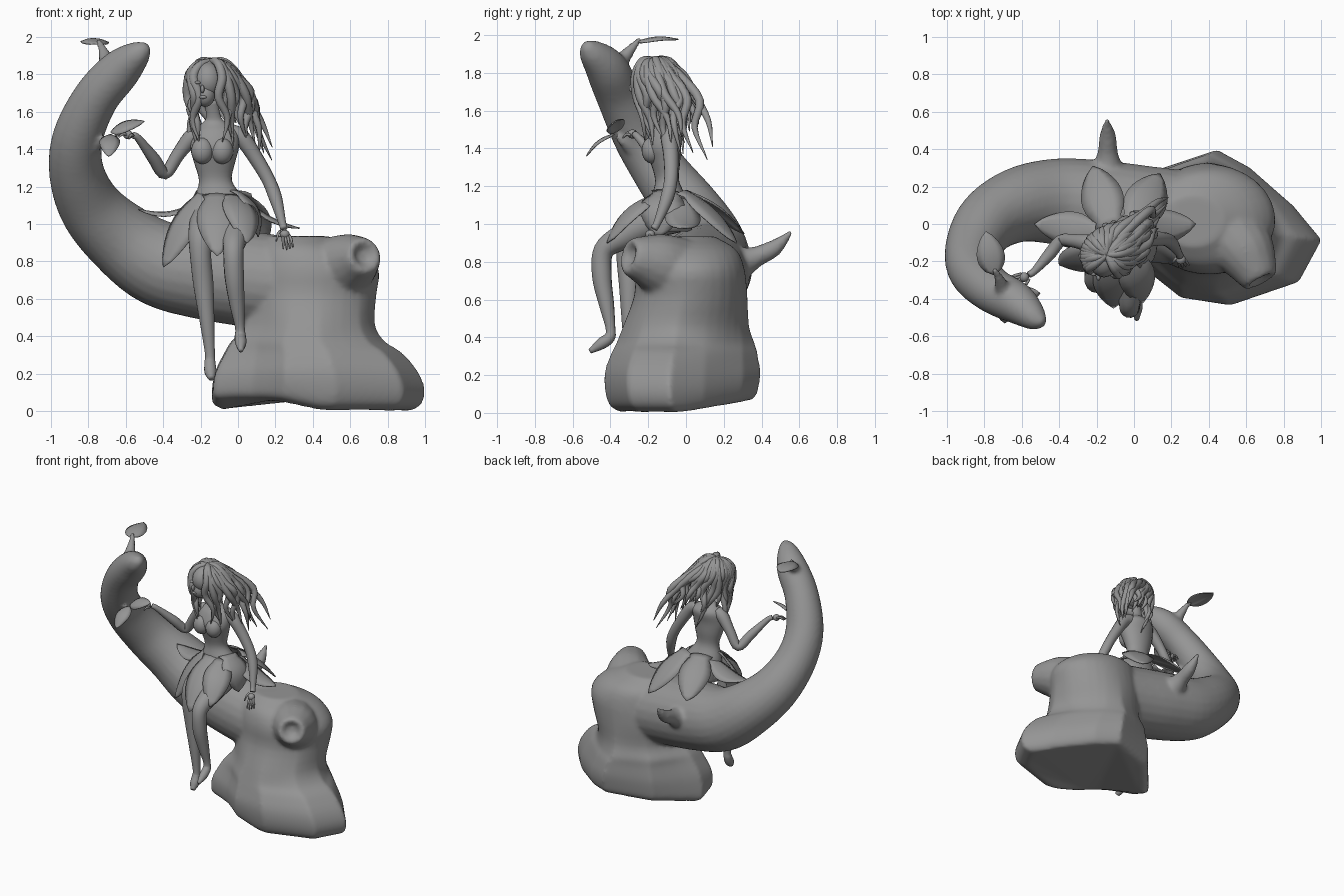
import bpy, bmesh, math, random
from mathutils import Vector, Matrix

if "Cube" in bpy.data.objects:
    bpy.data.objects.remove(bpy.data.objects["Cube"], do_unlink=True)
random.seed(4)

clay = bpy.data.materials.new("clay grey")
clay.use_nodes = True
clay.diffuse_color = (0.3, 0.3, 0.3, 1)
clay.node_tree.nodes["Principled BSDF"].inputs["Base Color"].default_value = (0.3, 0.3, 0.3, 1)


def finish(name, bm):
    bmesh.ops.recalc_face_normals(bm, faces=bm.faces[:])
    for f in bm.faces:
        f.smooth = True
    me = bpy.data.meshes.new(name)
    bm.to_mesh(me)
    bm.free()
    me.materials.append(clay)
    ob = bpy.data.objects.new(name, me)
    bpy.context.scene.collection.objects.link(ob)
    return ob


def catmull(pts, steps):
    """Smooth path through points (any dimension)."""
    p = [Vector(q) for q in pts]
    p = [p[0] * 2 - p[1]] + p + [p[-1] * 2 - p[-2]]
    out = []
    for a, b, c, d in zip(p, p[1:], p[2:], p[3:]):
        for i in range(steps):
            t = i / steps
            out.append((b * 2 + (c - a) * t + (a * 2 - b * 5 + c * 4 - d) * t * t
                        + (b * 3 - a - c * 3 + d) * t ** 3) / 2)
    return out + [p[-2]]


def loft(bm, rings):
    loops = [[bm.verts.new(v) for v in r] for r in rings]
    n = len(loops[0])
    for a, b in zip(loops, loops[1:]):
        for i in range(n):
            bm.faces.new((a[i], a[(i + 1) % n], b[(i + 1) % n], b[i]))
    bm.faces.new(loops[0][::-1])
    bm.faces.new(loops[-1])


def tube(bm, pts, sides=10, steps=4, flat=1.0, axis=None):
    """Round sweep through (x, y, z, radius) points."""
    path = catmull(pts, steps)
    side = Vector((1, 0, 0.05))
    rings = []
    for i, q in enumerate(path):
        tan = axis or (path[min(i + 1, len(path) - 1)].xyz - path[max(i - 1, 0)].xyz).normalized()
        side = (side - tan * side.dot(tan)).normalized()
        up = tan.cross(side)
        r = max(q.w, 0.002)
        rings.append([q.xyz + side * math.cos(k * math.tau / sides) * r
                      + up * math.sin(k * math.tau / sides) * r * flat for k in range(sides)])
    loft(bm, rings)


def ball(bm, centre, size):
    bmesh.ops.create_uvsphere(bm, u_segments=20, v_segments=12, radius=1,
                              matrix=Matrix.Translation(centre) @ Matrix.Diagonal((*size, 1)))


def petal(name, base, tip, width, normal, bulge=0.04, root=0.4):
    """Thin pointed leaf, arched along the normal."""
    base, tip = Vector(base), Vector(tip)
    normal = Vector(normal).normalized()
    across = (tip - base).cross(normal).normalized()
    bm = bmesh.new()
    rows = []
    n = 10
    for i in range(n + 1):
        t = i / n
        w = width / 2 * max(math.sin(math.pi * t ** 0.8) ** 0.7 if 0 < t < 1 else 0, root * (1 - t) ** 2, 0.02)
        c = base.lerp(tip, t) + normal * bulge * math.sin(math.pi * t)
        rows.append([bm.verts.new(c + across * w * s - normal * s * s * w * 0.25)
                     for s in (-1, -0.5, 0, 0.5, 1)])
    for a, b in zip(rows, rows[1:]):
        for k in range(4):
            bm.faces.new((a[k], a[k + 1], b[k + 1], b[k]))
    finish(name, bm).modifiers.new("thickness", "SOLIDIFY").thickness = 0.006


# Fallen trunk: curved horn, stump, knot and twigs fused together
bm = bmesh.new()
tube(bm, [(-.48, -.53, 1.95, .025), (-.53, -.5, 1.91, .07), (-.63, -.42, 1.82, .112), (-.76, -.35, 1.67, .122),
          (-.855, -.25, 1.46, .135), (-.86, -.13, 1.27, .148), (-.78, .01, 1.08, .172), (-.62, .1, .92, .2),
          (-.42, .12, .79, .23), (-.18, .09, .74, .25), (.1, .05, .7, .255), (.4, .02, .66, .25)], 24, 5)

outline = [Vector(p) for p in ((-.13, -.15), (.08, -.25), (.25, -.38), (.52, -.42), (.88, -.3), (1, -.08),
                               (.85, .1), (.62, .3), (.45, .39), (.1, .28), (-.14, .0))]
norm = []
for a, b in zip(outline, outline[1:] + outline[:1]):
    for k in range(4):
        p = a.lerp(b, k / 4)
        norm.append(Vector(((p.x - .43) / .57, (p.y + .015) / .405)))
# Level, x range, y range, roundness
levels = [(.005, -.08, .93, -.35, .35, 0), (.04, -.135, .985, -.405, .375, 0), (.12, -.14, 1, -.43, .39, 0),
          (.22, -.12, .96, -.43, .395, 0), (.32, -.07, .87, -.395, .38, .1), (.37, -.04, .79, -.37, .365, .3),
          (.46, .03, .735, -.335, .335, .6), (.62, .04, .74, -.275, .325, .9), (.76, .05, .75, -.265, .31, 1),
          (.865, .08, .65, -.22, .265, 1), (.935, .15, .48, -.12, .15, 1)]
rings = []
for z, x0, x1, y0, y1, rnd in catmull(levels, 3):
    ring = []
    for q in norm:
        p = q.lerp(q.normalized(), min(max(rnd, 0), 1))
        # Underside rises at the back and at the front right corner
        rise = .065 * max(p.y, 0) + .15 * max(-p.x, 0) * max(-p.y, 0)
        ring.append(((x0 + x1) / 2 + p.x * (x1 - x0) / 2, (y0 + y1) / 2 + p.y * (y1 - y0) / 2,
                     z + rise * max(1 - z / .25, 0)))
    rings.append(ring)
loft(bm, rings)
# Hollow knot
tube(bm, [(.5, -.04, .73, .2), (.59, -.15, .785, .165), (.645, -.24, .815, .125), (.675, -.3, .83, .095),
          (.675, -.3, .835, .065), (.66, -.275, .83, .035)], 16, 3, axis=Vector((.45, -.85, .2)).normalized())
# Broken branch at the back, leaf twig and stub on the horn
tube(bm, [(-.14, .18, .74, .12), (-.14, .31, .8, .08), (-.14, .38, .83, .055), (-.14, .47, .875, .045),
          (-.145, .56, .96, .012)], 12)
tube(bm, [(-.68, -.4, 1.8, .07), (-.705, -.33, 1.88, .04), (-.73, -.27, 1.95, .022), (-.75, -.24, 1.985, .014)])
tube(bm, [(-.82, -.25, 1.38, .07), (-.76, -.31, 1.41, .03), (-.71, -.37, 1.46, .012)])
trunk = finish("trunk", bm)
fuse = trunk.modifiers.new("fuse", "REMESH")
fuse.mode = 'VOXEL'
fuse.voxel_size = 0.015
fuse.use_smooth_shade = True
soft = trunk.modifiers.new("soften", "SMOOTH")
soft.factor = 0.5
soft.iterations = 5

# Leaves on the twigs
petal("top_leaf", (-.745, -.27, 1.965), (-.79, -.04, 1.98), .15, (0, 0, 1), .02, .1)
petal("upper_leaf", (-.68, -.37, 1.49), (-.5, -.37, 1.55), .11, (-.3, -.5, .8), .02, .1)
petal("hanging_leaf", (-.68, -.38, 1.48), (-.69, -.53, 1.36), .11, (0, -.6, .8), .025, .1)

# Torso, neck and bust
bm = bmesh.new()
tube(bm, [(-.08, -.07, .96, .14), (-.08, -.08, 1.05, .16), (-.1, -.09, 1.14, .13), (-.12, -.1, 1.23, .088),
          (-.125, -.11, 1.33, .11), (-.125, -.12, 1.41, .13), (-.12, -.1, 1.49, .12), (-.125, -.1, 1.535, .07),
          (-.13, -.115, 1.57, .04), (-.145, -.14, 1.66, .036)], 24, 4, .72, Vector((0, 0, 1)))
for x in (-.19, -.085):
    ball(bm, (x, -.18, 1.39), (.06, .055, .07))
finish("torso", bm)

# Head with jaw, nose, brows and mouth
bm = bmesh.new()
ball(bm, (-.16, -.185, 1.765), (.082, .1, .1))
ball(bm, (-.175, -.225, 1.69), (.053, .055, .064))
ball(bm, (-.19, -.285, 1.72), (.011, .018, .022))
for x in (-.215, -.165):
    ball(bm, (x, -.265, 1.755), (.016, .012, .009))
ball(bm, (-.187, -.276, 1.677), (.02, .01, .009))
finish("head", bm)


def limb(name, *pts):
    bm = bmesh.new()
    tube(bm, pts, 14, 5)
    finish(name, bm)


# Arms
limb("right_arm", (-.2, -.1, 1.49, .045), (-.25, -.1, 1.46, .045), (-.32, -.09, 1.37, .036), (-.39, -.09, 1.27, .033),
     (-.45, -.16, 1.35, .033), (-.53, -.25, 1.455, .02), (-.56, -.27, 1.475, .018))
limb("left_arm", (-.04, -.09, 1.49, .045), (.02, -.09, 1.46, .045), (.09, -.08, 1.36, .04), (.16, -.08, 1.24, .036),
     (.2, -.1, 1.14, .035), (.235, -.15, 1.01, .021), (.245, -.17, .975, .02))


def hand(name, wrist, forward, across, length):
    """Palm with four fingers and a thumb."""
    w, f, a = Vector(wrist), Vector(forward).normalized(), Vector(across).normalized()
    droop = Vector((0, 0, -0.012))
    bm = bmesh.new()
    ball(bm, w + f * length * .3, (.026, .026, .024))
    for k in range(-2, 3):
        thumb = k == -2
        root = w + f * length * (.1 if thumb else .35) + a * .011 * k
        reach = length * (.4 if thumb else .65 - .05 * abs(k))
        end = root + f * reach + a * k * (.014 if thumb else .007)
        tube(bm, [(*root, .008), (*(root.lerp(end, .5) - droop * .5), .008), (*(end + droop), .004)], 6, 3)
    finish(name, bm)


hand("right_hand", (-.56, -.27, 1.475), (-1, -.5, .05), (-.4, .8, .2), .1)
hand("left_hand", (.245, -.17, .975), (.15, -.65, -1), (1, .2, .1), .12)

# Legs and feet
limb("right_leg", (-.15, -.06, 1.05, .1), (-.17, -.18, 1.01, .09), (-.195, -.28, .94, .072), (-.2, -.31, .84, .058),
     (-.185, -.3, .68, .055), (-.165, -.3, .48, .04), (-.15, -.3, .31, .027), (-.15, -.305, .26, .03),
     (-.147, -.33, .21, .032), (-.142, -.36, .175, .016))
limb("left_leg", (-.01, -.06, 1.05, .1), (0, -.19, 1.01, .09), (-.015, -.33, .935, .072), (-.025, -.435, .86, .055),
     (-.02, -.445, .72, .052), (-.005, -.42, .57, .04), (.01, -.4, .45, .026), (.012, -.405, .4, .03),
     (.015, -.45, .365, .03), (.015, -.51, .325, .012))

# Petal skirt: base, tip, width, outward direction, arch
skirt = {
    "front_petal": ((-.11, -.17, 1.17), (-.11, -.45, .83), .22, (0, -.7, .7), .04),
    "front_right_petal": ((-.18, -.15, 1.17), (-.4, -.22, .77), .19, (-.6, -.8, .4), .035),
    "front_left_petal": ((-.02, -.16, 1.16), (.05, -.42, .9), .2, (.3, -.5, .8), .045),
    "left_hip_petal": ((.0, -.1, 1.18), (.11, -.15, .93), .24, (1, -.2, .4), .06),
    "left_petal": ((.03, -.03, 1.14), (.33, .0, .98), .19, (.3, 0, 1), -.02),
    "back_left_petal": ((.0, .0, 1.18), (.14, .27, .9), .23, (.2, .4, .8), .03),
    "back_right_petal": ((-.13, .0, 1.18), (-.22, .31, .95), .23, (-.2, .4, .8), .03),
    "right_petal": ((-.2, -.05, 1.14), (-.53, .0, 1.08), .19, (-.2, 0, 1), -.04),
}
for name, args in skirt.items():
    petal(name, *args, root=.75)

# Hair: cap and thick wind-blown locks sweeping back and to the left
bm = bmesh.new()
ball(bm, (-.145, -.15, 1.775), (.097, .1, .105))
crown = Vector((-.145, -.165, 1.87))
count = 34
for i in range(count):
    a = math.radians(-62 + 280 * i / (count - 1))
    out = Vector((math.cos(a), math.sin(a), 0))
    lee = .4 + .6 * max(out.x + out.y, -.6)
    wind = Vector((.2, .15, 0)) * random.uniform(.5, 1.15) * lee
    drop = random.uniform(.24, .5)
    if out.y < -.4:
        drop = random.uniform(.34, .42)
    low = Vector((0, 0, -1))
    p1 = crown + out * .075 + low * (.015 + random.uniform(-.01, .015))
    p2 = crown + out * .12 + wind * .2 + low * .09
    p3 = crown + out * .115 + wind * .65 + low * (.1 + drop * .25)
    p4 = crown + out * .095 + wind * .9 + low * (.1 + drop * .55)
    p5 = crown + out * .08 + wind * 1.2 + low * (.08 + drop * .95)
    wave = Vector((random.uniform(-.03, .03), random.uniform(-.03, .03), 0))
    tube(bm, [(*crown, .016), (*p1, .023), (*p2, .026), (*(p3 + wave), .024), (*(p4 - wave), .017), (*p5, .002)], 8, 4)
finish("hair", bm)
